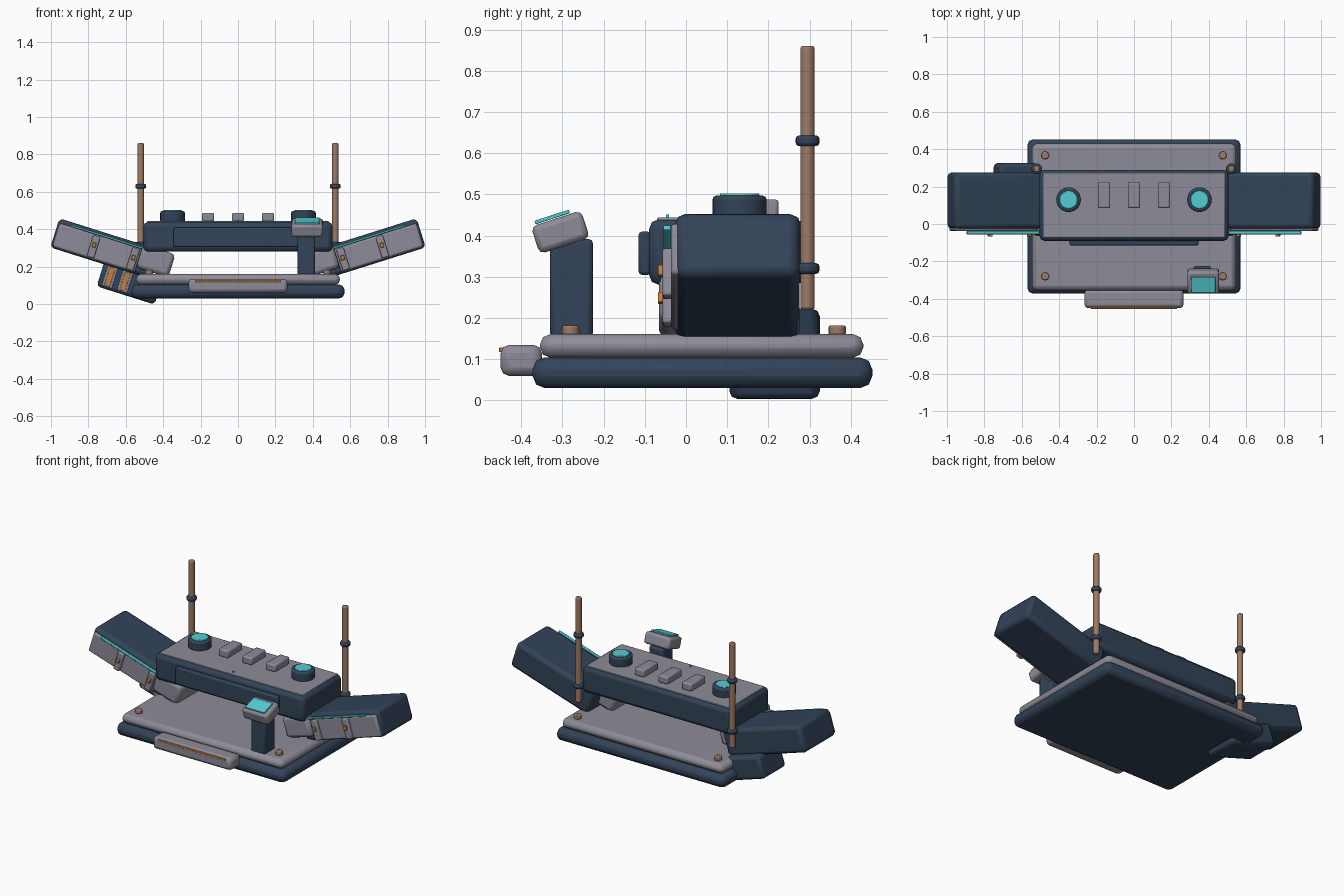
import bpy, math
from mathutils import Vector

if "Cube" in bpy.data.objects:
    bpy.data.objects.remove(bpy.data.objects["Cube"])


def mat(name, rgb):
    m = bpy.data.materials.new(name)
    lin = [(c / 255 / 12.92) if c < 10 else ((c / 255 + 0.055) / 1.055) ** 2.4 for c in rgb]
    m.diffuse_color = (*lin, 1)
    m.use_nodes = True
    m.node_tree.nodes["Principled BSDF"].inputs["Base Color"].default_value = m.diffuse_color
    return m


NAVY = mat("navy", (50, 67, 88))
GREY = mat("grey", (141, 140, 152))
CYAN = mat("cyan", (84, 205, 210))
COPPER = mat("copper", (196, 128, 62))
BROWN = mat("brown", (158, 122, 100))


def finish(ob, name, material, bevel, segs):
    ob.name = name
    ob.data.materials.append(material)
    if bevel:
        b = ob.modifiers.new("bevel", 'BEVEL')
        b.width, b.segments, b.limit_method = bevel, segs, 'ANGLE'
    bpy.ops.object.shade_smooth_by_angle(angle=math.radians(32))
    return ob


def box(name, loc, size, material, bevel=0.01, rot=(0, 0, 0), segs=2):
    bpy.ops.mesh.primitive_cube_add(size=1, location=loc, rotation=rot)
    ob = bpy.context.object
    ob.scale = size
    bpy.ops.object.transform_apply(location=False, rotation=False, scale=True)
    return finish(ob, name, material, bevel, segs)


def cyl(name, loc, r, h, material, bevel=0.005, verts=24, rot=(0, 0, 0)):
    bpy.ops.mesh.primitive_cylinder_add(vertices=verts, radius=r, depth=h, location=loc, rotation=rot)
    return finish(bpy.context.object, name, material, bevel, 2)


# Stacked base slabs, front lip and its accent strip
box("base_lower", (0, 0.04, 0.067), (1.14, 0.825, 0.075), NAVY, 0.03)
box("base_upper", (0, 0.038, 0.132), (1.09, 0.785, 0.057), GREY, 0.025)
box("front_lip", (0, -0.4, 0.097), (0.53, 0.1, 0.075), GREY, 0.02)
box("lip_strip", (0, -0.449, 0.123), (0.46, 0.009, 0.011), COPPER, 0.002)
for x in (-0.475, 0.475):
    for y in (-0.28, 0.367):
        cyl("base_bolt", (x, y, 0.17), 0.021, 0.024, BROWN, 0.005, 16)

# Main console bar with front panel, top plate and buttons
box("console_bar", (0, 0.1, 0.36), (1.01, 0.38, 0.16), NAVY, 0.025)
box("front_panel", (0, -0.1, 0.357), (0.69, 0.03, 0.105), NAVY, 0.008)
box("top_plate", (0, 0.102, 0.439), (0.97, 0.345, 0.009), GREY, 0.003)
for x in (-0.16, 0, 0.16):
    box("top_button", (x, 0.155, 0.465), (0.065, 0.14, 0.045), GREY, 0.008)
box("center_light", (0, -0.045, 0.447), (0.008, 0.008, 0.008), CYAN, 0)

# Round dials with lit caps
for x in (-0.35, 0.35):
    cyl("dial", (x, 0.13, 0.467), 0.066, 0.06, NAVY, 0.01, 28)
    cyl("dial_light", (x, 0.13, 0.498), 0.048, 0.009, CYAN, 0.003, 28)

# Side wings: everything is placed in tilted wing coordinates u (outward), v (up)
TILT = math.radians(17.5)
for s in (-1, 1):
    rot = (0, -s * TILT, 0)

    def at(u, y, v):
        return Vector((s * (0.717 + u * math.cos(TILT) - v * math.sin(TILT)), y,
                       0.298 + u * math.sin(TILT) + v * math.cos(TILT)))

    box("wing", at(0, 0.125, 0), (0.55, 0.3, 0.163), NAVY, 0.022, rot)
    box("wing_joint", at(-0.285, 0.06, 0.019), (0.18, 0.25, 0.13), GREY, 0.022, rot)
    box("wing_panel", at(0.034, -0.022, -0.008), (0.46, 0.03, 0.13), GREY, 0.01, rot)
    box("wing_light", at(0, -0.046, 0.063), (0.41, 0.018, 0.011), CYAN, 0.003, rot)
    for u in (-0.165, 0.055):
        box("wing_band", at(u, -0.042, -0.008), (0.04, 0.03, 0.12), GREY, 0.006, rot)
        box("wing_rivet", at(u, -0.06, 0), (0.02, 0.016, 0.026), COPPER, 0.003, rot)

    # Rod masts with collars
    cyl("mast", (s * 0.52, 0.295, 0.54), 0.0175, 0.64, BROWN, 0.006, 16)
    for z in (0.32, 0.63):
        cyl("mast_collar", (s * 0.52, 0.295, z), 0.029, 0.026, NAVY, 0.008, 20)

# Downward-tilted outrigger on the left, with accent stripes
box("outrigger", (-0.58, 0.215, 0.113), (0.325, 0.22, 0.14), NAVY, 0.02, (0, TILT, 0))
for u in (-0.11, -0.025):
    c = (-0.58 + u * math.cos(TILT), 0.103, 0.113 - u * math.sin(TILT))
    box("outrigger_plate", c, (0.055, 0.008, 0.115), GREY, 0.002, (0, TILT, 0))
    box("outrigger_stripe", (c[0], 0.099, c[2]), (0.03, 0.008, 0.1), COPPER, 0.002, (0, TILT, 0))

# Control post with tilted screen head
HEAD = (math.radians(18), 0, 0)
box("screen_post", (0.365, -0.278, 0.272), (0.095, 0.105, 0.24), NAVY, 0.012)
box("screen_head", (0.37, -0.305, 0.408), (0.17, 0.128, 0.07), GREY, 0.014, HEAD)
box("screen", (0.37, -0.325, 0.445), (0.13, 0.088, 0.009), CYAN, 0.002, HEAD)
